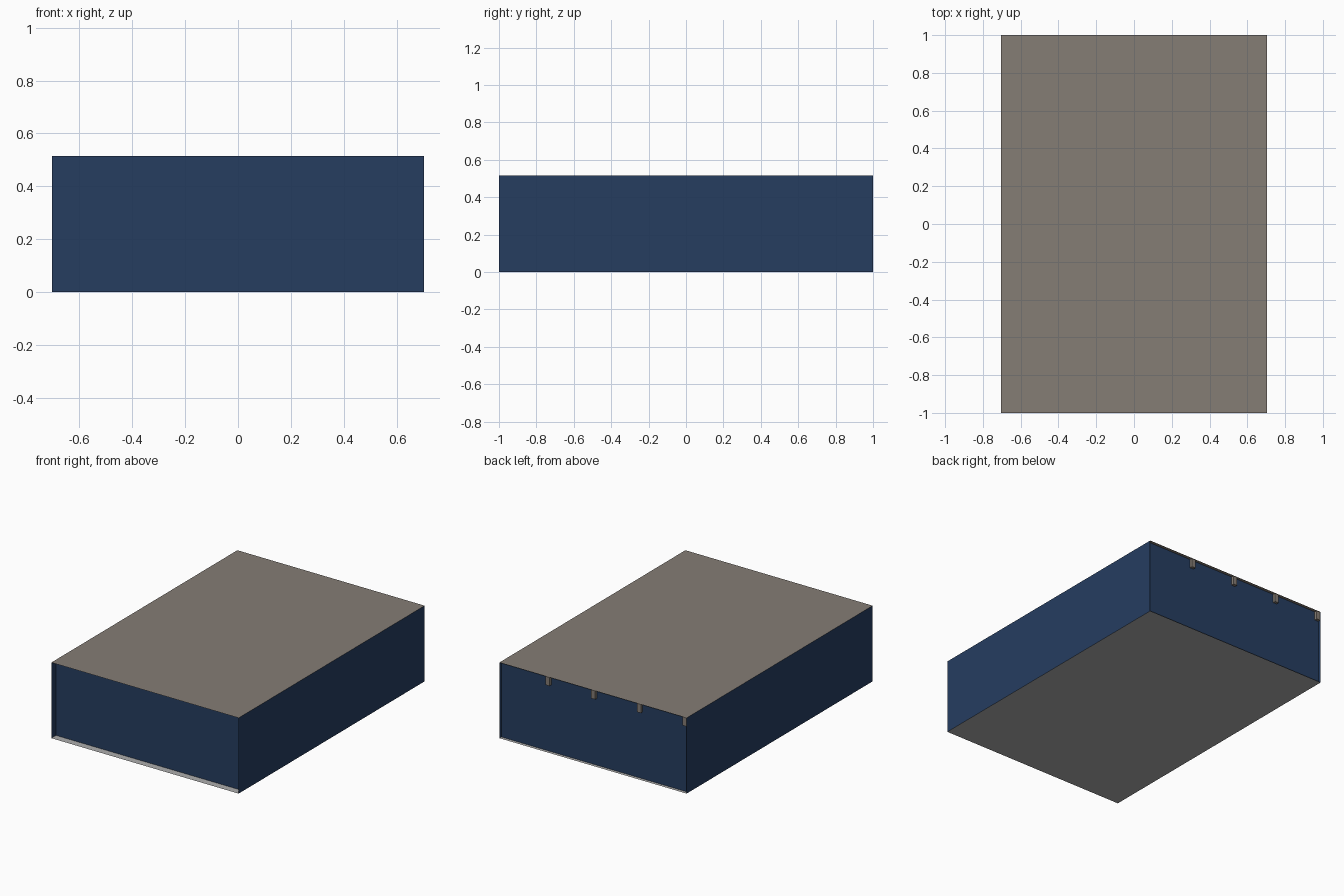
import bpy

if "Cube" in bpy.data.objects:
    bpy.data.objects.remove(bpy.data.objects["Cube"])

W, L, H = 0.705, 1.0, 0.515      # half width, half length, height
FRONT, BACK = -0.95, 0.978       # end walls sit slightly inside the shell


def material(name, rgb):
    m = bpy.data.materials.new(name)
    m.diffuse_color = (*rgb, 1)
    m.use_nodes = True
    m.node_tree.nodes["Principled BSDF"].inputs["Base Color"].default_value = m.diffuse_color
    return m


navy = material("navy_wall", (0.019, 0.047, 0.118))
taupe = material("taupe_ceiling", (0.235, 0.205, 0.178))
grey = material("light_grey_floor", (0.42, 0.42, 0.42))


def mesh_object(name, verts, faces, mat):
    me = bpy.data.meshes.new(name)
    me.from_pydata(verts, [], faces)
    me.materials.append(mat)
    ob = bpy.data.objects.new(name, me)
    bpy.context.collection.objects.link(ob)
    return ob


def level_sheet(name, z, mat, up):
    v = [(-W, -L, z), (W, -L, z), (W, L, z), (-W, L, z)]
    return mesh_object(name, v, [(0, 1, 2, 3) if up else (3, 2, 1, 0)], mat)


def wall_sheet(name, a, b):
    v = [(*a, 0), (*b, 0), (*b, H), (*a, H)]
    return mesh_object(name, v, [(0, 1, 2, 3)], navy)


def box(name, x0, x1, y0, y1, z0, z1, mat):
    v = [(x, y, z) for x in (x0, x1) for y in (y0, y1) for z in (z0, z1)]
    f = [(0, 1, 3, 2), (4, 6, 7, 5), (0, 4, 5, 1),
         (2, 3, 7, 6), (0, 2, 6, 4), (1, 5, 7, 3)]
    return mesh_object(name, v, f, mat)


# Floor and ceiling sheets
level_sheet("floor", 0, grey, False)
level_sheet("ceiling", H, taupe, True)

# Side walls run the full length, end walls are recessed
wall_sheet("right_wall", (W, -L), (W, L))
wall_sheet("left_wall", (-W, L), (-W, -L))
wall_sheet("front_wall", (-W, FRONT), (W, FRONT))
wall_sheet("back_wall", (W, BACK), (-W, BACK))

# Ceiling beams whose ends poke through the back wall
for i in range(4):
    x = -0.688 + i * 0.344
    box(f"ceiling_beam_{i + 1}", x - 0.015, x + 0.015,
        FRONT + 0.003, L - 0.002, H - 0.06, H - 0.002, taupe)
